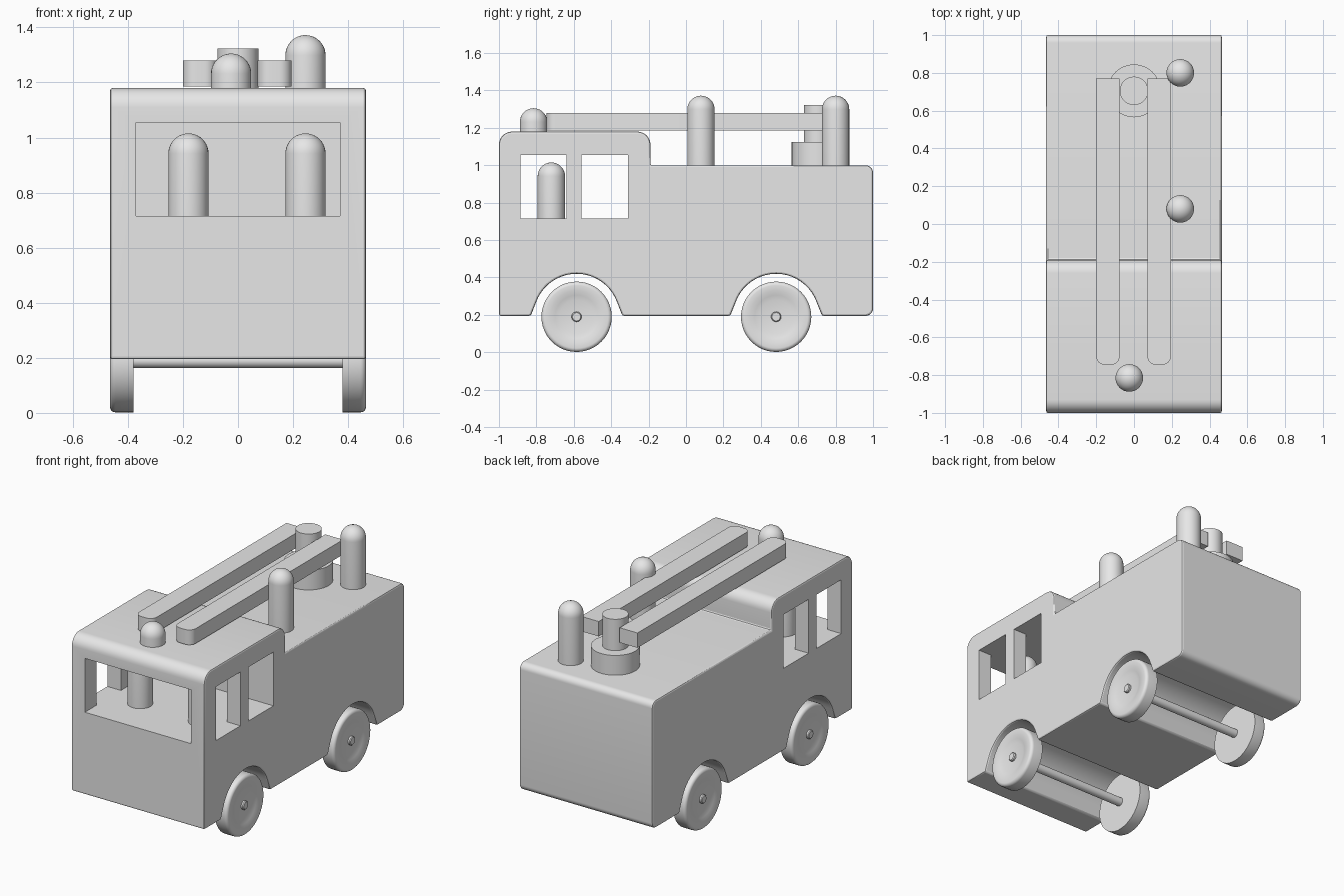
import bpy, bmesh, math
from mathutils import Vector

cube = bpy.data.objects.get("Cube")
if cube:
    bpy.data.objects.remove(cube, do_unlink=True)

grey = bpy.data.materials.new("plain grey")
grey.use_nodes = True
grey.diffuse_color = (0.8, 0.8, 0.8, 1)
grey.node_tree.nodes["Principled BSDF"].inputs["Base Color"].default_value = (0.8, 0.8, 0.8, 1)


def finish(name, bm, angle=35):
    bmesh.ops.recalc_face_normals(bm, faces=bm.faces)
    mesh = bpy.data.meshes.new(name)
    bm.to_mesh(mesh)
    bm.free()
    mesh.materials.append(grey)
    ob = bpy.data.objects.new(name, mesh)
    bpy.context.collection.objects.link(ob)
    select(ob)
    bpy.ops.object.shade_smooth_by_angle(angle=math.radians(angle))
    return ob


def select(ob):
    bpy.ops.object.select_all(action='DESELECT')
    ob.select_set(True)
    bpy.context.view_layer.objects.active = ob


def corner(cx, cy, r, start, end, n=8):
    """Points on an arc, angles in degrees."""
    steps = [math.radians(start + (end - start) * i / n) for i in range(n + 1)]
    return [(cx + r * math.cos(a), cy + r * math.sin(a)) for a in steps]


def prism(name, points, place, along):
    """Extrude a flat outline along a vector."""
    bm = bmesh.new()
    face = bm.faces.new([bm.verts.new(place(*p)) for p in points])
    out = bmesh.ops.extrude_face_region(bm, geom=[face])
    bmesh.ops.translate(bm, vec=Vector(along),
                        verts=[v for v in out["geom"] if isinstance(v, bmesh.types.BMVert)])
    return finish(name, bm)


def box(name, lo, hi):
    outline = [(lo[0], lo[1]), (hi[0], lo[1]), (hi[0], hi[1]), (lo[0], hi[1])]
    return prism(name, outline, lambda x, y: (x, y, lo[2]), (0, 0, hi[2] - lo[2]))


def lathe(name, profile, centre, axis='Z', steps=48):
    """Revolve (radius, height) points about an axis through centre."""
    bm = bmesh.new()
    sideways = axis == 'X'
    verts = [bm.verts.new((h, r, 0) if sideways else (r, 0, h)) for r, h in profile]
    edges = [bm.edges.new(pair) for pair in zip(verts, verts[1:])]
    bmesh.ops.spin(bm, geom=verts + edges, cent=(0, 0, 0), steps=steps, angle=math.tau,
                   axis=(1, 0, 0) if sideways else (0, 0, 1))
    bmesh.ops.remove_doubles(bm, verts=bm.verts, dist=0.0002)
    bmesh.ops.translate(bm, vec=Vector(centre), verts=bm.verts)
    return finish(name, bm)


def apply(ob, kind, **settings):
    mod = ob.modifiers.new(kind.title(), kind)
    for key, value in settings.items():
        setattr(mod, key, value)
    select(ob)
    bpy.ops.object.modifier_apply(modifier=mod.name)


HALF, BASE, BED, ROOF = 0.465, 0.195, 1.0, 1.18
AXLES = {"front": -0.585, "rear": 0.482}


def arch(y):
    return [(y - 0.245, BASE)] + corner(y, 0.19, 0.23, 160, 20, 20) + [(y + 0.245, BASE)]


# Body side outline with both wheel arches, extruded across the width
outline = ([(-1, BASE)] + arch(AXLES["front"]) + arch(AXLES["rear"])
           + corner(0.96, BASE + 0.04, 0.04, -90, 0)
           + corner(0.96, BED - 0.04, 0.04, 0, 90)
           + [(-0.19, BED)]
           + corner(-0.26, ROOF - 0.07, 0.07, 0, 90)
           + corner(-0.93, ROOF - 0.07, 0.07, 90, 180))
body = prism("body", outline, lambda y, z: (-HALF, y, z), (2 * HALF, 0, 0))
apply(body, 'BEVEL', width=0.01, segments=2, limit_method='ANGLE', angle_limit=math.radians(60))

# Hollow cab: open windscreen and two windows on each side
SILL, HEAD = 0.715, 1.055
cuts = [((-0.37, -1.1, SILL), (0.37, -0.31, HEAD)),
        ((-0.6, -0.885, SILL), (0.6, -0.64, HEAD)),
        ((-0.6, -0.56, SILL), (0.6, -0.31, HEAD))]
for lo, hi in cuts:
    cutter = box("window_cutter", lo, hi)
    cutter.hide_render = True
    apply(body, 'BOOLEAN', object=cutter, operation='DIFFERENCE', solver='EXACT')
    bpy.data.objects.remove(cutter, do_unlink=True)
select(body)
bpy.ops.object.shade_smooth_by_angle(angle=math.radians(35))

# Wheels with shallow dished faces, and axles ending in small hubs
tyre = ([(0, 0.38), (0.188, 0.38)]
        + [(r, h) for h, r in corner(0.445, 0.168, 0.02, 90, 0, 5)]
        + [(0.14, 0.463), (0.115, 0.457), (0.09, 0.45), (0, 0.45)])
for end, y in AXLES.items():
    for side, sign in (("left", 1), ("right", -1)):
        lathe(f"{end}_{side}_wheel", [(r, sign * h) for r, h in tyre], (0, y, 0.19), 'X')
    lathe(f"{end}_axle", [(0, -0.465), (0.022, -0.465), (0.027, -0.46),
                          (0.027, 0.46), (0.022, 0.465), (0, 0.465)], (0, y, 0.19), 'X', 24)


# Round-headed pegs: cab crew, roof beacon and two on the bed
def peg(name, x, y, bottom, top, r=0.073):
    dome = corner(0, top - bottom - r, r, 0, 90, 10)
    lathe(name, [(0, 0), (r, 0)] + dome, (x, y, bottom), steps=32)


peg("driver_peg", -0.18, -0.72, SILL, 1.015)
peg("passenger_peg", 0.245, -0.72, SILL, 1.015)
peg("roof_peg", -0.025, -0.815, 1.1, 1.305)
peg("bed_peg_middle", 0.245, 0.08, BED, 1.372)
peg("bed_peg_rear", 0.245, 0.8, BED, 1.372)

# Turntable and its post
for name, r, low, high in (("turntable", 0.14, BED, 1.125), ("turntable_post", 0.075, 1.12, 1.323)):
    lathe(name, [(0, low), (r, low), (r, high), (0, high)], (0, 0.705, 0))

# Two ladder rails with rounded front ends
for side, x0, x1 in (("left", 0.071, 0.195), ("right", -0.2, -0.076)):
    r = 0.045
    rail = ([(x1, 0.77), (x0, 0.77)]
            + corner(x0 + r, -0.745 + r, r, 180, 270)
            + corner(x1 - r, -0.745 + r, r, 270, 360))
    prism(f"{side}_ladder_rail", rail, lambda x, y: (x, y, 1.186), (0, 0, 0.094))
